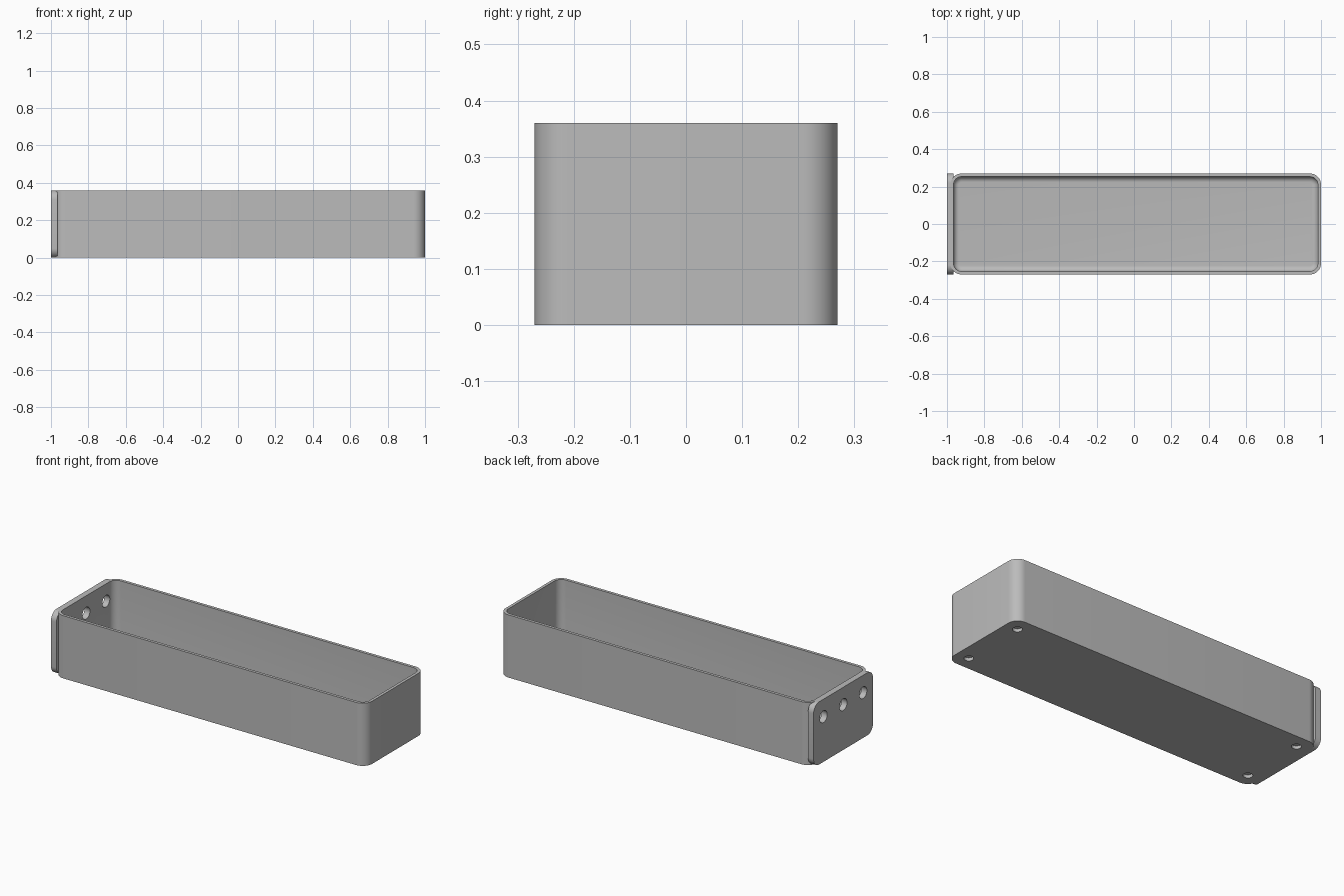
import bpy, bmesh, math
from mathutils import Matrix, Vector

cube = bpy.data.objects.get("Cube")
if cube:
    bpy.data.objects.remove(cube, do_unlink=True)

grey = bpy.data.materials.new("plain_grey")
grey.use_nodes = True
colour = (0.5, 0.5, 0.5, 1)
grey.diffuse_color = colour
grey.node_tree.nodes["Principled BSDF"].inputs["Base Color"].default_value = colour

X0, X1, HALF_Y, HEIGHT = -0.982, 1.0, 0.27, 0.36
WALL, FLOOR, CORNER, FILLET = 0.017, 0.03, 0.06, 0.03
MID = (X0 + X1) / 2


def rounded_rect(half_w, half_h, r, steps=10):
    """Counter-clockwise outline with rounded corners."""
    pts = []
    for q, (sx, sy) in enumerate([(1, 1), (-1, 1), (-1, -1), (1, -1)]):
        for i in range(steps + 1):
            a = math.pi / 2 * (q + i / steps)
            pts.append((sx * (half_w - r) + r * math.cos(a),
                        sy * (half_h - r) + r * math.sin(a)))
    return pts


def loft(name, rings):
    """Skin a list of rings and cap both ends."""
    bm = bmesh.new()
    loops = [[bm.verts.new(p) for p in ring] for ring in rings]
    n = len(loops[0])
    for a, b in zip(loops, loops[1:]):
        for i in range(n):
            j = (i + 1) % n
            bm.faces.new((a[i], a[j], b[j], b[i]))
    bm.faces.new(loops[0][::-1])
    bm.faces.new(loops[-1])
    bmesh.ops.recalc_face_normals(bm, faces=bm.faces)
    mesh = bpy.data.meshes.new(name)
    bm.to_mesh(mesh)
    bm.free()
    mesh.materials.append(grey)
    obj = bpy.data.objects.new(name, mesh)
    bpy.context.collection.objects.link(obj)
    return obj


def tray_ring(inset, z):
    outline = rounded_rect((X1 - X0) / 2 - inset, HALF_Y - inset, CORNER - inset)
    return [(MID + x, y, z) for x, y in outline]


def cut_holes(obj, name, centres, radius, depth, rotation):
    """Subtract round holes, then shade the result."""
    bm = bmesh.new()
    for c in centres:
        bmesh.ops.create_cone(bm, cap_ends=True, segments=32, radius1=radius,
                              radius2=radius, depth=depth,
                              matrix=Matrix.Translation(Vector(c)) @ rotation)
    mesh = bpy.data.meshes.new(name)
    bm.to_mesh(mesh)
    bm.free()
    mesh.materials.append(grey)
    cutter = bpy.data.objects.new(name, mesh)
    bpy.context.collection.objects.link(cutter)
    boolean(obj, cutter, 'DIFFERENCE')


def boolean(obj, other, operation):
    mod = obj.modifiers.new(operation.title(), 'BOOLEAN')
    mod.object, mod.operation, mod.solver = other, operation, 'EXACT'
    bpy.ops.object.select_all(action='DESELECT')
    bpy.context.view_layer.objects.active = obj
    obj.select_set(True)
    bpy.ops.object.modifier_apply(modifier=mod.name)
    bpy.data.objects.remove(other, do_unlink=True)


# Open tray: outer wall, rim, inner wall, then a filleted floor
rings = [tray_ring(0, 0), tray_ring(0, HEIGHT), tray_ring(WALL, HEIGHT)]
for i in range(9):
    a = math.pi / 2 * i / 8
    rings.append(tray_ring(WALL + FILLET * (1 - math.cos(a)),
                           FLOOR + FILLET * (1 - math.sin(a))))
tray = loft("tray", rings)

# Mounting plate on the end wall, rounded in side profile
plate_outline = rounded_rect(HALF_Y, HEIGHT / 2, 0.05)
plate = loft("mounting_plate", [[(x, y, HEIGHT / 2 + z) for y, z in plate_outline]
                                for x in (-1.0, X0 + WALL)])
boolean(tray, plate, 'UNION')

# Three screw holes through the plate and end wall
cut_holes(tray, "screw_hole_cutter", [(-0.985, y, 0.26) for y in (-0.18, 0, 0.18)],
          0.034, 0.1, Matrix.Rotation(math.pi / 2, 4, 'Y'))

# Four shallow blind holes underneath
cut_holes(tray, "foot_hole_cutter",
          [(MID + sx * 0.915, sy * 0.19, 0) for sx in (-1, 1) for sy in (-1, 1)],
          0.025, 0.036, Matrix.Identity(4))

bpy.ops.object.shade_smooth_by_angle(angle=math.radians(30))
